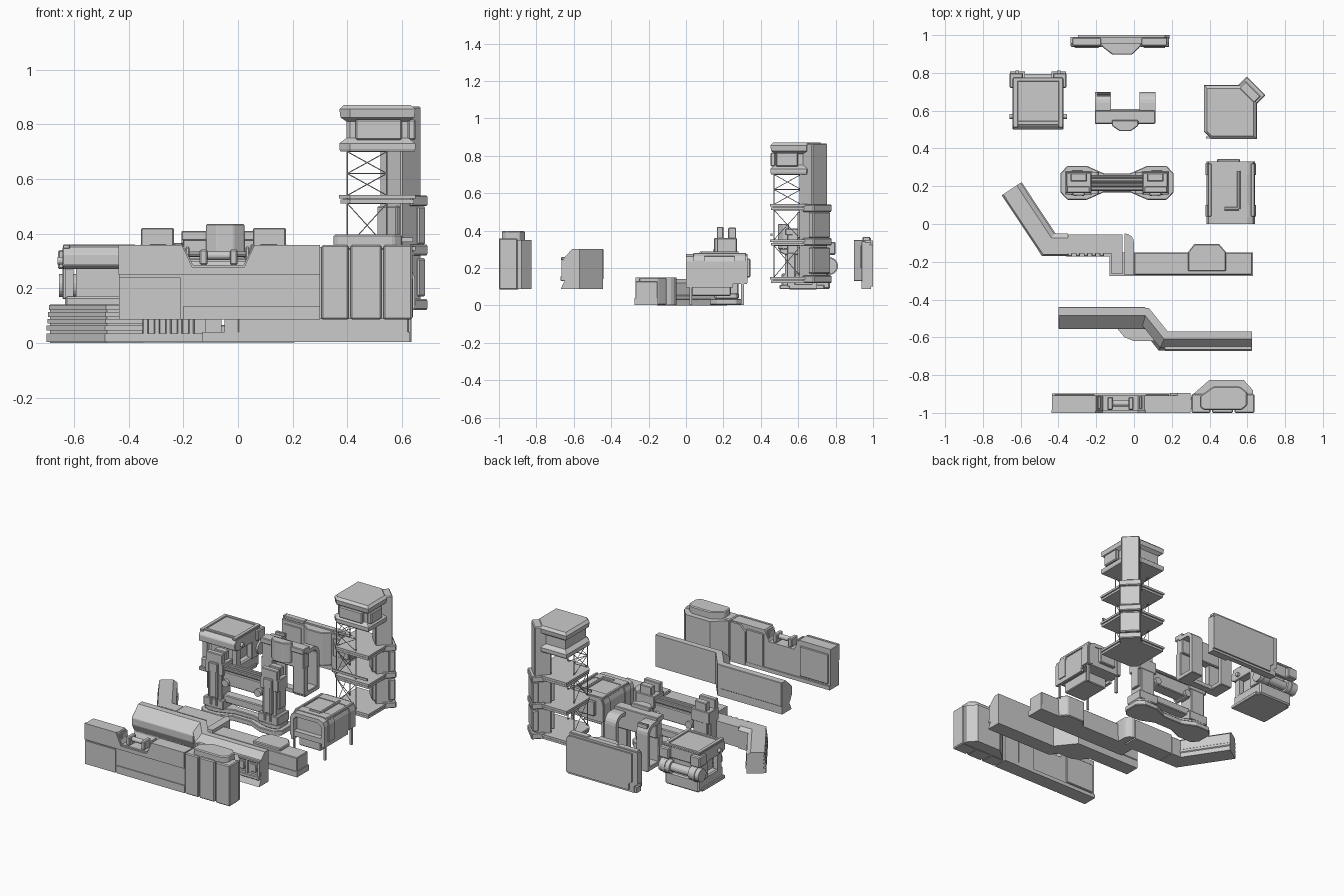
import bpy, bmesh, math
from mathutils import Vector


def finish(name, bm, bevel=0.0):
    bmesh.ops.recalc_face_normals(bm, faces=bm.faces)
    if bevel:
        bmesh.ops.bevel(bm, geom=bm.edges[:], offset=bevel, segments=1, affect='EDGES', clamp_overlap=True)
    me = bpy.data.meshes.new(name)
    bm.to_mesh(me)
    bm.free()
    ob = bpy.data.objects.new(name, me)
    bpy.context.collection.objects.link(ob)
    return ob


def loft(name, rings, bevel=0.0):
    bm = bmesh.new()
    vs = [[bm.verts.new(p) for p in r] for r in rings]
    n = len(rings[0])
    for a, b in zip(vs, vs[1:]):
        for i in range(n):
            j = (i + 1) % n
            bm.faces.new((a[i], a[j], b[j], b[i]))
    bm.faces.new(vs[0])
    bm.faces.new(vs[-1])
    return finish(name, bm, bevel)


def prism(name, pts, lo, hi, axis='z', bevel=0.0):
    put = {'z': lambda u, v, w: (u, v, w), 'y': lambda u, v, w: (u, w, v), 'x': lambda u, v, w: (w, u, v)}[axis]
    return loft(name, [[put(u, v, w) for u, v in pts] for w in (lo, hi)], bevel)


def box(name, x0, x1, y0, y1, z0, z1, bevel=0.0):
    return prism(name, [(x0, y0), (x1, y0), (x1, y1), (x0, y1)], z0, z1, 'z', bevel)


def rod(name, p, q, r, n=16):
    p, q = Vector(p), Vector(q)
    d = (q - p).normalized()
    u = d.orthogonal().normalized()
    v = d.cross(u)
    ring = [(u * math.cos(t) + v * math.sin(t)) * r for t in [2 * math.pi * i / n for i in range(n)]]
    return loft(name, [[c + o for o in ring] for c in (p, q)])


def sweep(name, prof, path, bevel=0.0):
    """Cross-section (offset to the left, height) mitred along a plan path."""
    P = [Vector(p) for p in path]
    rings = []
    for i, p in enumerate(P):
        a = (P[i] - P[i - 1]).normalized() if i else (P[1] - P[0]).normalized()
        b = (P[i + 1] - P[i]).normalized() if i < len(P) - 1 else a
        na, nb = Vector((-a.y, a.x)), Vector((-b.y, b.x))
        m = (na + nb).normalized()
        m /= m.dot(na)
        rings.append([(p.x + m.x * o, p.y + m.y * o, z) for o, z in prof])
    return loft(name, rings, bevel)


# Front wall: notched long stretch, upper band, end block
prism('front_wall', [(-.435, .085), (.3, .085), (.3, .355), (.055, .355), (.02, .285), (-.165, .285), (-.2, .355),
                     (-.435, .355)], -.99, -.908, 'y')
prism('front_wall_band', [(-.437, .25), (.3, .25), (.3, .358), (.06, .358), (.022, .276), (-.167, .276), (-.205, .358),
                          (-.437, .358)], -1, -.985, 'y')
box('front_wall_skirt', -.2, .3, -.996, -.98, .085, .135)
box('front_wall_left_panel', -.435, -.21, -.996, -.98, .085, .24)
for i, (x0, x1) in enumerate([(.305, .405), (.412, .525), (.532, .638)]):
    prism(f'end_block_{i}', [(x0, -1), (x1, -1), (x1, -.9), (x0, -.9)], .085, .358, 'z', .006)
prism('end_block_back', [(.29, -.98), (.63, -.98), (.63, -.88), (.58, -.825), (.4, -.825), (.305, -.908)], .087, .35)
prism('end_block_cap', [(.35, -.97), (.37, -.985), (.57, -.985), (.6, -.96), (.6, -.89), (.56, -.86), (.42, -.86), (.35, -.91)],
      .34, .397, 'z', .006)
prism('front_wall_brace', [(.19, .085), (.3, .085), (.3, .35), (.23, .35), (.19, .31)], -.92, -.895, 'y')
box('front_wall_back_frame', .06, .185, -.912, -.9, .1, .33, .004)
box('front_wall_back_panel', -.42, -.21, -.912, -.9, .12, .32, .004)
box('front_wall_back_sill', -.435, .3, -.912, -.898, .085, .11)
rod('notch_barrel', (-.14, -.95, .32), (-.005, -.95, .32), .016)
for x in (-.14, -.03):
    box('notch_collar', x, x + .028, -.985, -.915, .285, .342, .005)
for x in (-.185, .035):
    box('notch_side', x - .008, x + .008, -.98, -.912, .285, .352, .004)

# Second wall: swept section with a sloped top
bpath = [(-.4, -.495), (.055, -.495), (.155, -.62), (.625, -.62)]
sweep('second_wall', [(-.05, .087), (-.03, .13), (-.035, .25), (.01, .30), (.05, .30), (.05, .087)], bpath)
prism('second_wall_hood', [(-.555, .19), (-.555, .235), (-.485, .30), (-.44, .30), (-.44, .14), (-.53, .14)], -.4, .06, 'x', .003)
prism('second_wall_wedge', [(-.1, -.54), (.05, -.54), (.15, -.62), (.0, -.62), (-.05, -.6)], .087, .14)
box('window_sill', .16, .625, -.672, -.64, .13, .155, .004)
box('window_head', .16, .625, -.668, -.64, .24, .258, .004)
for i in range(6):
    x = .165 + i * .089
    box('window_post', x, x + .014, -.666, -.645, .15, .245)
for i in range(5):
    box('window_pane', .19 + i * .089, .24 + i * .089, -.658, -.645, .17, .225, .004)

# Third wall: angled arm with ribs, notched stretch, low right run
apath = [(-.65, .185), (-.455, -.11), (-.35, -.11)]
sweep('arm_core', [(-.045, .0), (.06, .0), (.06, .12), (.035, .14), (-.045, .14)], apath)
sweep('arm_base', [(-.06, .003), (.06, .003), (.06, .035), (-.06, .035)], apath)
for i in range(4):
    z = .045 + i * .025
    sweep('arm_rib', [(-.06 + i * .003, z), (-.04, z), (-.04, z + .018), (-.06 + i * .003, z + .018)], apath)
sweep('arm_inner_frame', [(.06, .03), (.066, .035), (.066, .05), (.06, .055)], apath[:2])
prism('notched_wall', [(-.35, -.155), (-.12, -.155), (-.12, -.265), (-.06, -.265), (-.06, -.055), (-.35, -.055)], .003, .138)
for i in range(5):
    x = -.35 + i * .042
    box('wall_tooth', x, x + .022, -.172, -.15, .003, .135, .004)
box('notched_wall_base', -.36, -.12, -.172, -.15, .003, .035)
curve = [(-.05 + .05 * math.sin(t), -.10 + .05 * math.cos(t)) for t in [i * math.pi / 8 for i in range(5)]]
prism('curved_wall', [(-.05, -.27)] + curve + [(0, -.155), (0, -.27)], .003, .148)
box('low_wall', 0, .625, -.27, -.152, .003, .13, .004)
box('low_wall_plinth', -.13, .63, -.275, -.15, .003, .04)
prism('low_wall_bay', [(.285, -.25), (.285, -.15), (.32, -.105), (.45, -.105), (.488, -.15), (.488, -.25)], .003, .148, 'z', .005)

# Centre machine: dog-bone base, twin pillars and pipes
def bone(s):
    h = [(.30 - s, .05), (.30 - s, -.05), (.262 - s, -.09 + s), (.16 + s, -.09 + s), (.07, -.05 + s)]
    right = [(-.09 + x, .218 + y) for x, y in [h[4], h[3], h[2], h[1], h[0], (h[2][0], -h[2][1]), (h[3][0], -h[3][1]), (h[4][0], -h[4][1])]]
    return right + [(-.18 - x, y) for x, y in reversed(right)]


prism('machine_base', bone(0), .002, .035, 'z', .004)
prism('machine_base_step', bone(.025), .035, .065, 'z', .004)
for s in (-1, 1):
    def mb(name, u0, u1, y0, y1, z0, z1):
        a, b = sorted((-.09 + s * u0, -.09 + s * u1))
        box(name, a, b, y0, y1, z0, z1, .004)
    mb('pillar_foot', .13, .275, .155, .28, .06, .12)
    mb('pillar', .15, .255, .17, .27, .11, .3)
    mb('pillar_front', .17, .235, .15, .18, .13, .36)
    mb('pillar_side', .235, .27, .185, .255, .16, .36)
    mb('pillar_head', .135, .27, .165, .272, .28, .36)
    mb('pillar_top_front', .145, .265, .165, .2, .35, .42)
    mb('pillar_top_back', .16, .245, .225, .268, .35, .415)
    for u in (.18, .22):
        rod('pillar_pipe', (-.09 + s * u, .158, .08), (-.09 + s * u, .158, .3), .01, 10)
    rod('pillar_joint', (-.09 + s * .12, .16, .24), (-.09 + s * .12, .275, .24), .024)
box('machine_beam_low', -.24, .06, .185, .25, .1, .15, .005)
box('machine_beam', -.24, .06, .18, .26, .22, .31, .005)
for y in (.185, .205, .23, .25):
    rod('machine_pipe', (-.28, y, .325), (.1, y, .325), .01, 10)

# Roller unit: tray roof, base, corner posts, rear rollers
cx = -.508
box('unit_base', cx - .125, cx + .125, .51, .77, .087, .17, .008)
box('unit_skirt', cx - .135, cx + .135, .5, .74, .087, .11, .004)
box('unit_core', cx - .085, cx + .085, .56, .75, .16, .29)
prism('unit_roof', [(.5, .285), (.5, .325), (.525, .352), (.77, .352), (.77, .27), (.53, .27)], cx - .135, cx + .135, 'x', .004)
for s in (-1, 1):
    box('roof_rail', cx + s * .12 - .013, cx + s * .12 + .013, .51, .775, .345, .36, .003)
    box('unit_post', cx + s * .11 - .016, cx + s * .11 + .016, .53, .57, .16, .28)
    box('unit_rear_post', cx + s * .115 - .02, cx + s * .115 + .02, .68, .76, .16, .28, .004)
    rod('roller', (cx + s * .07, .765, .21), (cx + s * .148, .765, .21), .043, 20)
    rod('roller_rim', (cx + s * .1, .765, .21), (cx + s * .12, .765, .21), .048, 20)
    box('roof_corner', cx + s * .115 - .036, cx + s * .115 + .036, .72, .8, .27, .34, .006)
    rod('side_knob', (cx + s * .12, .57, .3), (cx + s * .152, .57, .3), .014, 12)
rod('roller_axle', (cx - .1, .765, .21), (cx + .1, .765, .21), .028)
box('roof_back_rail', cx - .13, cx + .13, .755, .775, .345, .36, .003)
box('roof_front_rail', cx - .11, cx + .11, .525, .545, .345, .36, .003)

# Bay frame: front wall with nose and two arched side arms
mx = -.047
box('bay_front', mx - .155, mx + .155, .54, .6, .27, .385, .005)
box('bay_cap', mx - .16, mx + .16, .53, .6, .375, .41, .004)
prism('bay_nose', [(mx - .07, .55), (mx - .07, .52), (mx - .03, .492), (mx + .03, .492), (mx + .07, .52), (mx + .07, .55)], .3, .435, 'z', .004)
arc = [(.64 + .06 * math.cos(t), .33 + .06 * math.sin(t)) for t in [i * math.pi / 10 for i in range(6)]]
inner = [(.64 + .035 * math.cos(t), .33 + .035 * math.sin(t)) for t in [i * math.pi / 10 for i in range(6)]]
for s in (-1, 1):
    a, b = sorted((mx + s * .075, mx + s * .16))
    prism('bay_arm', [(.7, .09)] + arc + [(.57, .39), (.57, .365)] + inner[::-1] + [(.675, .09)], a, b, 'x')
    box('bay_leg', a, b, .54, .585, .1, .28, .004)
    box('bay_foot', a, b, .55, .7, .085, .115, .004)
box('bay_floor', mx - .08, mx + .08, .56, .61, .085, .11)
for i in range(3):
    box('bay_vent', mx - .15, mx - .08, .675 + i * .008, .68 + i * .008, .37, .395)

# Side shelter: rounded shell open at the front, on legs
shell = [(.385, .12), (.385, .235), (.395, .262), (.42, .275), (.60, .275), (.63, .262), (.64, .235), (.64, .12)]
hole = [(.615, .145), (.615, .23), (.59, .25), (.43, .25), (.41, .23), (.41, .145)]
prism('shelter_shell', shell + [(.615, .12)] + hole + [(.41, .12)], 0, .33, 'y')
box('shelter_floor', .39, .635, .005, .325, .115, .15)
box('shelter_back', .395, .63, .23, .325, .12, .265)
box('shelter_bench', .42, .6, .1, .23, .14, .19, .005)
for y0, y1 in ((.04, .1), (.26, .32)):
    prism('shelter_band', [(x + math.copysign(.007, x - .51), z + .004) for x, z in shell], y0, y1, 'y')
for x in (.392, .62):
    box('shelter_rail', x, x + .018, .04, .32, .262, .28, .003)
    box('shelter_leg', x, x + .015, .295, .31, .003, .12)
    box('shelter_front_leg', x, x + .012, .02, .032, .003, .12)
    box('shelter_skid', x, x + .02, .0, .25, .095, .12)
box('shelter_undertray', .43, .59, .03, .24, .05, .12, .005)
box('shelter_tailbox', .44, .56, .32, .345, .15, .25, .005)
rod('roof_pipe_long', (.555, .08, .28), (.555, .28, .28), .009, 8)
rod('roof_pipe_short', (.555, .08, .28), (.48, .08, .28), .009, 8)

# Tower: chamfered decks, rear column, cabin and wire lattice
def deck(g):
    return [(.375 - g, .49), (.41, .455 - g), (.645 + g, .455 - g), (.645 + g, .645), (.56, .73 + g), (.375 - g, .73 + g)]


def diag(name, u0, u1, half, z0, z1, bevel=0.0):
    k, pts = math.sqrt(.5), []
    for u, v in ((u0, -half), (u1, -half), (u1, half), (u0, half)):
        pts.append((.6 + k * (u + v), .685 + k * (u - v)))
    return prism(name, pts, z0, z1, 'z', bevel)


for z in (.12, .32, .51):
    for dz, g in ((0, 0), (.018, .005)):
        prism('deck', deck(g), z + dz, z + dz + .014)
    prism('deck_core', deck(-.012), z + .01, z + .022)
diag('column', -.06, .045, .058, .12, .865, .006)
for z0, z1 in ((.17, .31), (.36, .5)):
    diag('column_sleeve', .02, .06, .066, z0, z1, .006)
    diag('column_inner', -.08, .0, .05, z0, z1, .004)
for z in (.12, .32, .5):
    diag('column_collar', -.02, .066, .07, z, z + .04, .005)
levels = [(0, .70), (.004, .71), (.004, .73), (-.022, .75), (-.022, .81), (.0, .825), (.004, .855), (-.012, .87)]
loft('tower_cabin', [[(x, y, z) for x, y in deck(g)] for g, z in levels])
box('cabin_front_frame', .43, .6, .452, .48, .742, .818, .006)
box('cabin_side_frame', .622, .65, .48, .60, .742, .818, .006)
posts = [(.4, .47), (.545, .47), (.4, .615)]
for z0, z1 in ((.15, .32), (.35, .51), (.54, .62), (.62, .70)):
    for a, b in ((posts[0], posts[1]), (posts[0], posts[2])):
        rod('lattice_wire', (*a, z0), (*b, z1), .002, 5)
        rod('lattice_wire', (*a, z1), (*b, z0), .002, 5)
        rod('lattice_bar', (*a, z1), (*b, z1), .002, 5)
for p in posts:
    rod('lattice_post', (*p, .14), (*p, .71), .003, 6)
box('deck_rail_front', .38, .64, .452, .462, .37, .385)

# Rear wall: plate with chamfered corners, framed panels and centre bulge
plate = [(-.31, .087), (.185, .087), (.185, .335), (.16, .36), (-.335, .36), (-.335, .15), (-.31, .13)]
prism('rear_wall', plate, .955, .99, 'y')
prism('rear_wall_skin', [(-.05 + (x + .07) * .93, .225 + (z - .225) * .9) for x, z in plate], .98, 1, 'y')
prism('rear_bulge', [(-.19, .96), (-.165, .935), (-.115, .897), (-.01, .897), (.03, .935), (.045, .96)], .13, .35, 'z', .004)
for x0, x1 in ((-.335, -.165), (.03, .185)):
    box('rear_panel', x0, x1, .938, .96, .12, .345, .004)
    box('rear_panel_inset', x0 + .02, x1 - .02, .932, .94, .2, .32, .003)
    box('rear_panel_cap', x0 + .01, x1 - .01, .945, .985, .345, .365, .003)
    box('rear_panel_foot', x0 + .01, x1, .938, .985, .087, .125)
